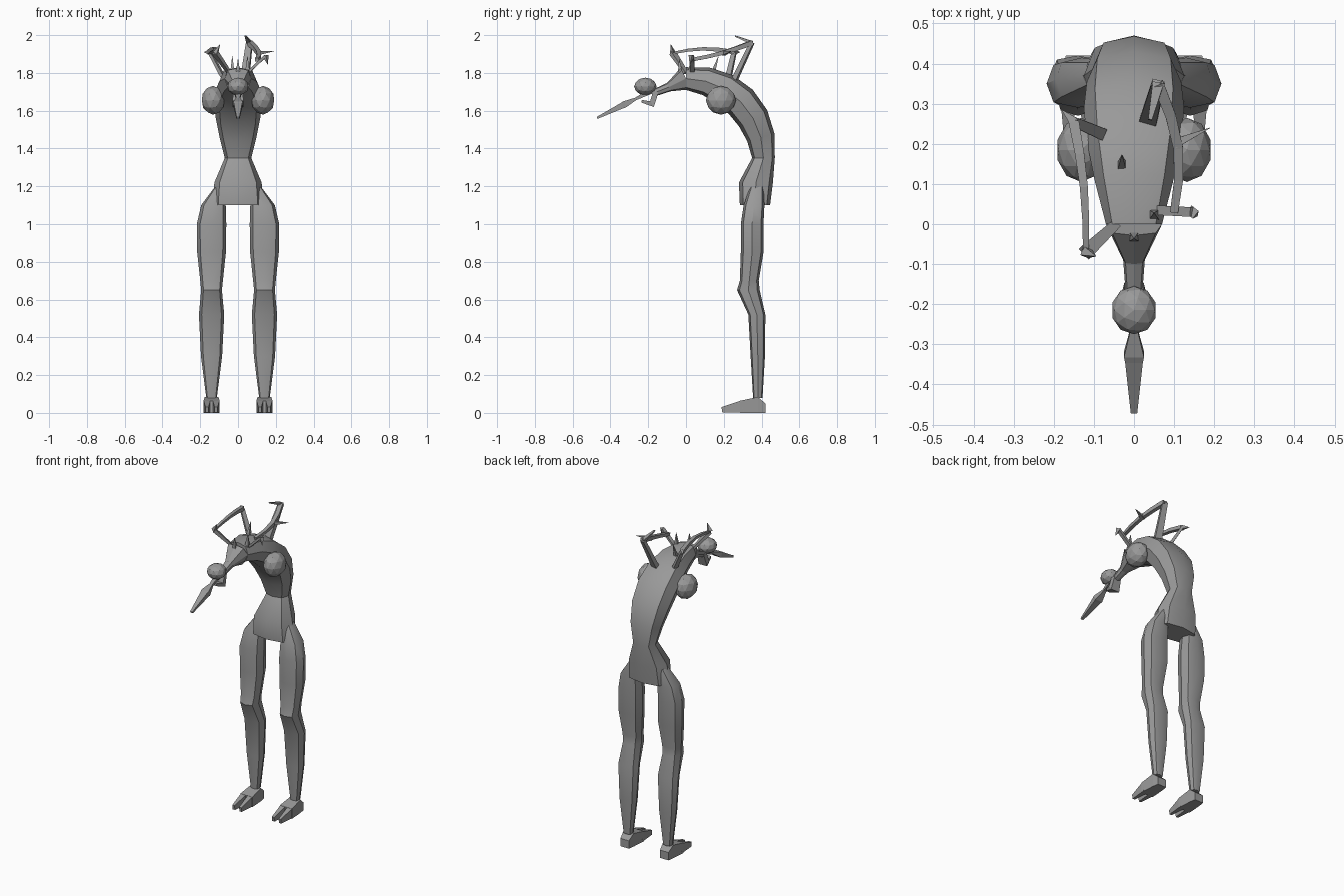
import bpy, bmesh, math
from mathutils import Vector, Matrix

cube = bpy.data.objects.get("Cube")
if cube:
    bpy.data.objects.remove(cube, do_unlink=True)

shade = (0.32, 0.32, 0.32, 1)
grey = bpy.data.materials.new("plain grey")
grey.use_nodes = True
grey.diffuse_color = shade
grey.node_tree.nodes["Principled BSDF"].inputs["Base Color"].default_value = shade


def finish(name, bm, mirror, smooth):
    bmesh.ops.recalc_face_normals(bm, faces=bm.faces)
    mesh = bpy.data.meshes.new(name)
    bm.to_mesh(mesh)
    bm.free()
    mesh.materials.append(grey)
    obj = bpy.data.objects.new(name, mesh)
    bpy.context.collection.objects.link(obj)
    if mirror:
        obj.modifiers.new("mirror", 'MIRROR')
    if smooth:
        bpy.ops.object.select_all(action='DESELECT')
        bpy.context.view_layer.objects.active = obj
        obj.select_set(True)
        bpy.ops.object.shade_smooth_by_angle(angle=math.radians(30))


def loft(name, rings, sides=8, mirror=False, smooth=False):
    """Skin rings given as (centre, half-width vector, half-depth vector)."""
    bm = bmesh.new()
    turn = 0.5 if sides == 4 else 0
    loops = []
    for centre, across, deep in rings:
        loop = []
        for k in range(sides):
            angle = math.tau * (k + turn) / sides
            corner = math.sqrt(2) if sides == 4 else 1 + 0.1 * (k % 2)
            offset = Vector(across) * math.cos(angle) + Vector(deep) * math.sin(angle)
            loop.append(bm.verts.new(Vector(centre) + offset * corner))
        loops.append(loop)
    for lower, upper in zip(loops, loops[1:]):
        for k in range(sides):
            j = (k + 1) % sides
            bm.faces.new((lower[k], lower[j], upper[j], upper[k]))
    bm.faces.new(loops[0])
    bm.faces.new(loops[-1])
    finish(name, bm, mirror, smooth)


def strut(name, points, widths, thickness=0.6, sides=4, mirror=False):
    """Tapered bar that follows a path."""
    points = [Vector(p) for p in points]
    rings = []
    for i, (point, width) in enumerate(zip(points, widths)):
        before, after = points[max(i - 1, 0)], points[min(i + 1, len(points) - 1)]
        along = (after - before).normalized()
        across = along.cross(Vector((0, 0, 1))).normalized()
        rings.append((point, across * width, along.cross(across) * width * thickness))
    loft(name, rings, sides, mirror)


def arch(name, start, end, bow, thin, thick, steps=4):
    """Bar between two points, pushed out by bow and thickest at its start."""
    fractions = [i / steps for i in range(steps + 1)]
    points = [start.lerp(end, f) + Vector(bow) * math.sin(math.pi * f) for f in fractions]
    strut(name, points, [thick + (thin - thick) * f for f in fractions], thickness=0.9)


def thorn(name, base, reach, width=0.012):
    strut(name, [base, Vector(base) + Vector(reach)], [width, width / 20], thickness=1)


def ball(name, centre, radii, mirror=False):
    bm = bmesh.new()
    place = Matrix.Translation(centre) @ Matrix.Diagonal((*radii, 1))
    bmesh.ops.create_icosphere(bm, subdivisions=2, radius=1, matrix=place)
    finish(name, bm, mirror, False)


def level(z, wide, y, deep, x=0.0):
    """Horizontal ring."""
    return (x, y, z), (wide, 0, 0), (0, deep, 0)


def spine(degrees):
    """Ring on the elliptical arch from waist to shoulders, swelling midway."""
    t = math.radians(degrees)
    swell = math.sin(2 * t)
    centre = Vector((0, 0.41 * math.cos(t), 1.35 + 0.42 * math.sin(t)))
    outward = Vector((0, math.cos(t), math.sin(t)))
    return centre, Vector((0.07 + 0.055 * swell, 0, 0)), outward * (0.06 + 0.03 * swell)


# Pelvis, arched torso, neck and breasts
hips = [level(z=1.1, wide=0.135, y=0.365, deep=0.08),
        level(z=1.22, wide=0.125, y=0.37, deep=0.09)]
loft("torso", hips + [spine(angle) for angle in range(0, 91, 15)], smooth=True)
strut("neck", [(0, 0, 1.77), (0, -0.09, 1.725), (0, -0.18, 1.69)],
      [0.07, 0.027, 0.02], thickness=0.9, sides=8)
ball("breast", (0.132, 0.185, 1.655), (0.062, 0.08, 0.076), mirror=True)

# Legs from hip to ankle
stance = 0.14
loft("leg", [
    level(z=1.2, wide=0.02, y=0.375, deep=0.035, x=0.1),
    level(z=1.1, wide=0.065, y=0.36, deep=0.055, x=0.13),
    level(z=1, wide=0.078, y=0.35, deep=0.06, x=stance),
    level(z=0.85, wide=0.076, y=0.35, deep=0.06, x=stance),
    level(z=0.7, wide=0.06, y=0.335, deep=0.05, x=stance),
    level(z=0.65, wide=0.055, y=0.33, deep=0.06, x=stance),
    level(z=0.52, wide=0.067, y=0.375, deep=0.045, x=stance),
    level(z=0.3, wide=0.056, y=0.38, deep=0.038, x=stance),
    level(z=0.08, wide=0.028, y=0.38, deep=0.025, x=stance),
], mirror=True, smooth=True)

# Feet, each with two cloven toes
sole = [(0.42, 0.03, 0.025), (0.38, 0.036, 0.042), (0.285, 0.043, 0.032)]
loft("foot", [((stance, y, high), (wide, 0, 0), (0, 0, high)) for y, wide, high in sole],
     sides=4, mirror=True)
for label, side in (("inner_toe", -1), ("outer_toe", 1)):
    x = stance + side * 0.024
    strut(label, [(x, 0.3, 0.034), (x, 0.19, 0.016)], [0.018, 0.008],
          thickness=1.8, mirror=True)

# Head with open jaw and a long blade-like beak
ball("skull", (0, -0.215, 1.728), (0.057, 0.06, 0.047))
strut("jaw", [(0, -0.16, 1.7), (0, -0.18, 1.635), (0, -0.235, 1.65)], [0.024, 0.03, 0.012])
throat, tip = Vector((0, -0.18, 1.705)), Vector((0, -0.47, 1.562))
beak = {0: 0.02, 0.3: 0.01, 0.5: 0.025, 0.55: 0.022, 1: 0.008}
strut("beak", [throat.lerp(tip, f) for f in beak], beak.values(), thickness=0.7)

# Posts that carry the crown
right_front = Vector((-0.12, -0.07, 1.905))
right_rear = Vector((-0.15, 0.255, 1.91))
left_front = Vector((0.145, 0.03, 1.89))
left_rear = Vector((0.06, 0.35, 1.96))
strut("right_front_post", [(-0.045, 0, 1.8), right_front], [0.012, 0.018])
strut("right_rear_post", [(-0.08, 0.225, 1.78), right_rear], [0.015, 0.012])
strut("left_front_post", [(0.05, 0.035, 1.8), left_front], [0.012, 0.012])
strut("left_rear_post", [(0.035, 0.255, 1.76), left_rear], [0.022, 0.016])
strut("left_rear_fork", [left_rear, (0.04, 0.26, 1.995)], [0.014, 0.005])

# Curved crown bars
arch("right_bar", right_rear, right_front, bow=(0.01, 0, 0.02), thin=0.007, thick=0.013)
arch("left_bar", left_rear, Vector((0.1, 0.03, 1.87)), bow=(0.03, 0, -0.01),
     thin=0.01, thick=0.014)

# Thorns on the crown and along the back
thorn("left_bar_thorn", (0.1, 0.2, 1.905), (0.09, 0.04, 0.01))
thorn("right_rear_thorn", right_rear, (-0.03, 0.03, 0))
thorn("right_front_thorn", right_front, (0.025, -0.01, 0.045))
thorn("left_front_thorn", left_front, (0.013, -0.01, -0.045))
for label, angle, x in (("shoulder", 72, -0.03), ("nape", 94, 0), ("collar", 87, 0.05)):
    centre, across, deep = spine(angle)
    thorn(label + "_thorn", centre + deep * 0.6 + Vector((x, 0, 0)), deep * 1.3)
